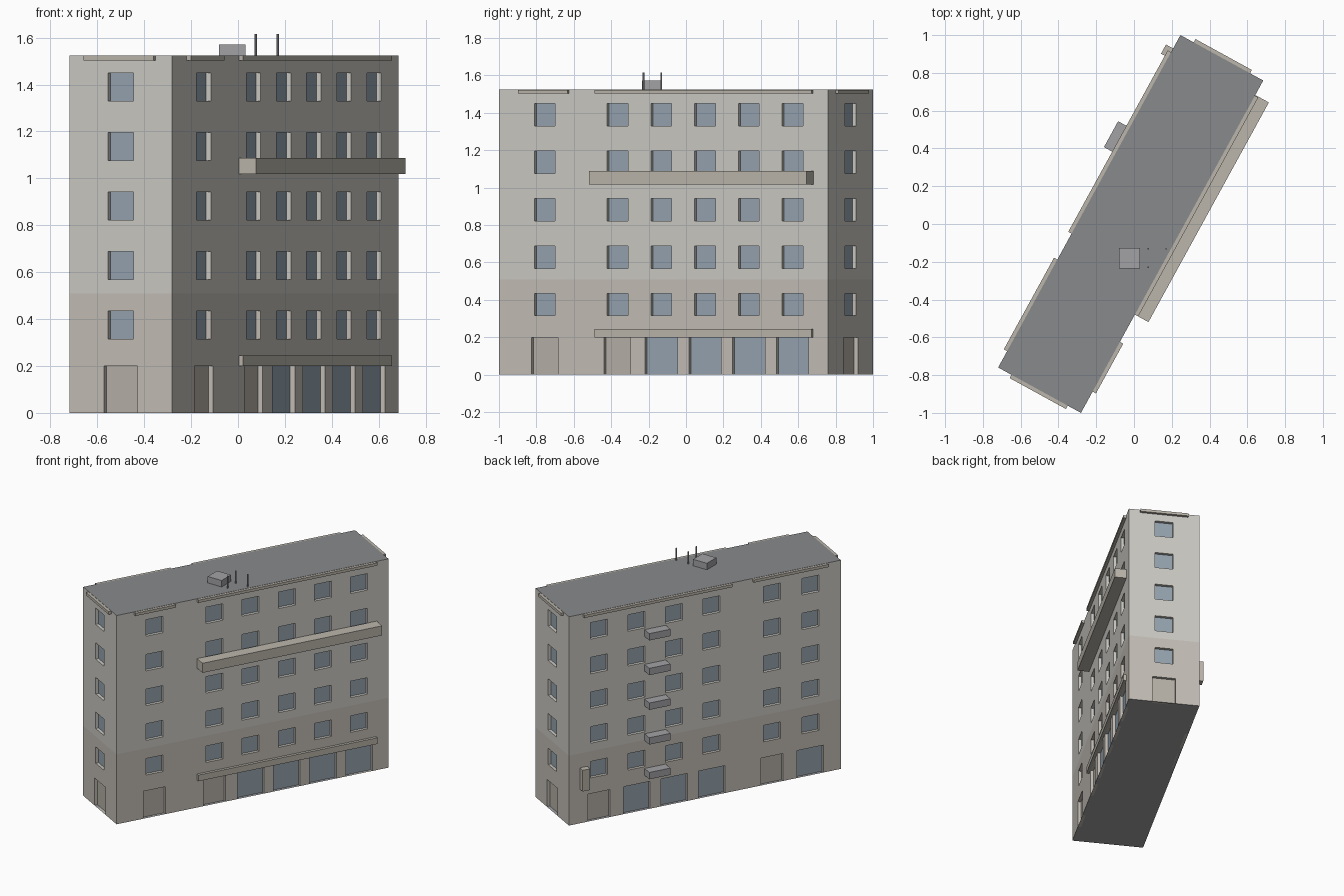
import bpy, bmesh
from math import radians
from mathutils import Matrix, Vector

if "Cube" in bpy.data.objects:
    bpy.data.objects.remove(bpy.data.objects["Cube"])

L, W, H = 1.0035, 0.25, 1.525          # half length, half width, height
DEPTH = 0.022                          # window recess
SPLIT = 0.51                           # wall colour changes here
BASE = Matrix.Translation((-0.0175, 0, 0)) @ Matrix.Rotation(radians(61.26), 4, 'Z')


def material(name, r, g, b):
    m = bpy.data.materials.new(name)
    m.diffuse_color = (r, g, b, 1)
    m.use_nodes = True
    m.node_tree.nodes["Principled BSDF"].inputs["Base Color"].default_value = m.diffuse_color
    return m


WALL = material("wall_grey", 0.60, 0.59, 0.55)
LOWER = material("wall_lower", 0.55, 0.52, 0.47)
GLASS = material("glass", 0.30, 0.37, 0.43)
DOOR = material("door_beige", 0.47, 0.44, 0.39)
TRIM = material("trim_beige", 0.50, 0.47, 0.41)
ROOF = material("roof_grey", 0.25, 0.255, 0.265)
METAL = material("metal_grey", 0.36, 0.36, 0.38)


def finish(name, bm, mats, matrix):
    me = bpy.data.meshes.new(name)
    bm.to_mesh(me)
    bm.free()
    for m in mats:
        me.materials.append(m)
    ob = bpy.data.objects.new(name, me)
    ob.matrix_world = matrix
    bpy.context.collection.objects.link(ob)
    return ob


def box(name, matrix, x, y, z, mat):
    bm = bmesh.new()
    size = Vector((x[1] - x[0], y[1] - y[0], z[1] - z[0]))
    mid = Vector((sum(x) / 2, sum(y) / 2, sum(z) / 2))
    bmesh.ops.create_cube(bm, size=1, matrix=Matrix.Translation(mid) @ Matrix.Diagonal((*size, 1)))
    return finish(name, bm, [mat], matrix)


def frame(angle, dist):
    """Facade space: x along the wall, -y outward."""
    return BASE @ Matrix.Rotation(radians(angle), 4, 'Z') @ Matrix.Translation((0, -dist, 0))


def facade(name, matrix, half, windows, ground):
    """Wall with five window rows and a ground row of (centre, half width, material slot)."""
    bm = bmesh.new()

    def quad(pts, slot):
        bm.faces.new([bm.verts.new(p) for p in pts]).material_index = slot

    def panel(x0, x1, z0, z1, slot, y=0):
        quad([(x0, y, z0), (x1, y, z0), (x1, y, z1), (x0, y, z1)], slot)

    def row(z0, z1, openings):
        slot = 1 if z1 <= SPLIT else 0
        x = -half
        for c, w, fill in sorted(openings):
            a, b, d = c - w, c + w, DEPTH
            panel(x, a, z0, z1, slot)
            panel(a, b, z0, z1, fill, d)
            quad([(a, 0, z0), (a, d, z0), (a, d, z1), (a, 0, z1)], slot)
            quad([(b, d, z0), (b, 0, z0), (b, 0, z1), (b, d, z1)], slot)
            quad([(a, 0, z0), (b, 0, z0), (b, d, z0), (a, d, z0)], slot)
            quad([(a, d, z1), (b, d, z1), (b, 0, z1), (a, 0, z1)], slot)
            x = b
        panel(x, half, z0, z1, slot)

    row(0, 0.2, ground)
    z = 0.2
    for i in range(5):
        sill = 0.315 + 0.2535 * i
        if z < SPLIT < sill:
            row(z, SPLIT, [])
            z = SPLIT
        row(z, sill, [])
        z = sill + 0.12
        row(sill, z, [(c, 0.063, 2) for c in windows])
    row(z, H, [])
    bmesh.ops.remove_doubles(bm, verts=bm.verts, dist=1e-5)
    finish(name, bm, [WALL, LOWER, GLASS, DOOR], matrix)


def door(c):
    return (c, 0.081, 3)


def shop(c):
    return (c, 0.098, 2)


# Four facades
street, yard = frame(0, W), frame(180, W)
end_a, end_b = frame(-90, L), frame(90, L)
cols = [-0.724] + [-0.281 + 0.267 * i for i in range(5)]
facade("street_facade", street, L, cols,
       [door(c) for c in cols[:2]] + [shop(c) for c in cols[2:]])
cols = [-0.782, -0.504, -0.227, 0.05, 0.494, 0.779]
facade("yard_facade", yard, L, cols,
       [door(cols[0]), door(cols[4])] + [shop(cols[i]) for i in (1, 2, 3, 5)])
for name, f in (("left_end_facade", end_a), ("right_end_facade", end_b)):
    facade(name, f, W, [0], [door(0)])

# Roof and underside
for name, z, mat in (("roof", H, ROOF), ("underside", 0, METAL)):
    bm = bmesh.new()
    pts = [(-L, -W, z), (L, -W, z), (L, W, z), (-L, W, z)]
    bm.faces.new([bm.verts.new(p) for p in (pts if z else pts[::-1])])
    finish(name, bm, [mat], BASE)

# Cornice strips along the roof edge
for i, (f, a, b) in enumerate([
        (street, -0.875, -0.575), (street, -0.41, 0.912),
        (yard, -0.90, 0.195), (yard, 0.352, 0.905),
        (end_a, -0.17, 0.17), (end_b, -0.17, 0.17)]):
    box(f"cornice_{i + 1}", f, (a, b), (-0.02, 0), (1.503, 1.523), TRIM)

# Shop canopy and long upper balcony
box("shop_canopy", street, (-0.41, 0.912), (-0.02, 0), (0.2, 0.245), TRIM)
box("long_balcony", street, (-0.41, 0.916), (-0.082, 0), (1.018, 1.088), TRIM)

# Cooling units and hanging sign on the yard side
for i in range(5):
    z = 0.252 + 0.2535 * i
    box(f"cooling_unit_{i + 1}", yard, (-0.445, -0.289), (-0.07, 0), (z, z + 0.05), METAL)
box("wall_sign", yard, (-0.923, -0.868), (-0.043, 0), (0.25, 0.405), TRIM)

# Rooftop hatch and antenna poles
box("roof_hatch", Matrix(), (-0.08, 0.032), (-0.235, -0.127), (H, 1.572), METAL)
for i, (x, y) in enumerate([(0.075, -0.132), (0.17, -0.132), (0.075, -0.228)]):
    bm = bmesh.new()
    bmesh.ops.create_cone(bm, cap_ends=True, segments=8, radius1=0.005, radius2=0.005, depth=0.09)
    finish(f"antenna_{i + 1}", bm, [METAL], Matrix.Translation((x, y, H + 0.045)))
